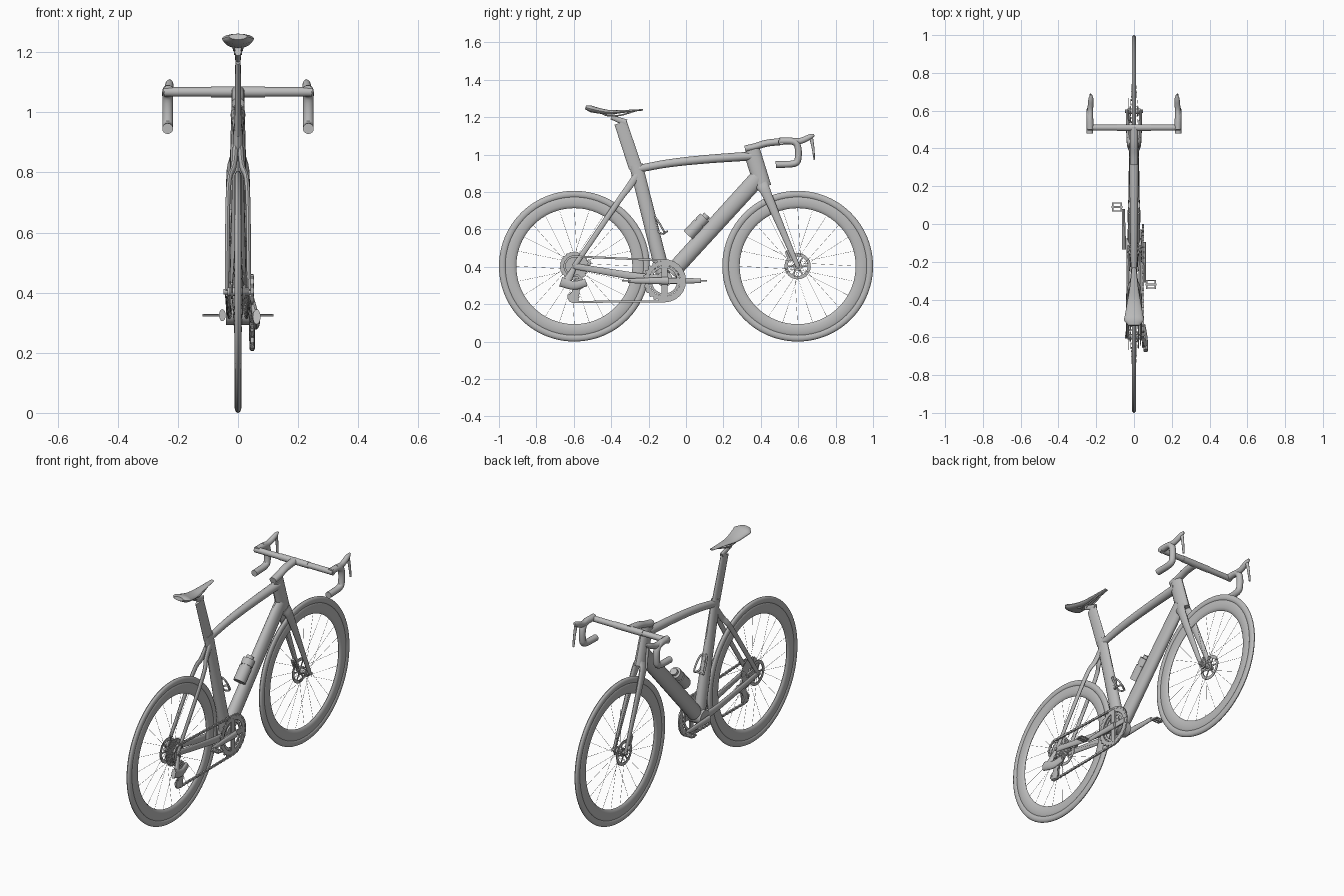
import bpy, bmesh, math
from mathutils import Vector, Matrix

if "Cube" in bpy.data.objects:
    bpy.data.objects.remove(bpy.data.objects["Cube"], do_unlink=True)

COLOUR = (.5, .5, .5, 1)
grey = bpy.data.materials.new("plain grey")
grey.use_nodes = True
grey.diffuse_color = COLOUR
grey.node_tree.nodes["Principled BSDF"].inputs["Base Color"].default_value = COLOUR

ACROSS, UP = Vector((1, 0, 0)), Vector((0, 0, 1))
WHEEL_Y, AXLE_Z = .597, .403
CRANK_Y, CRANK_Z, CRANK_LENGTH = -.115, .325, .185
CHAIN_X = .047
REAR_AXLE = (-WHEEL_Y, AXLE_Z)
CRANK_AXLE = (CRANK_Y, CRANK_Z)
UPPER_JOCKEY, LOWER_JOCKEY = (-.575, .31), (-.6, .24)
SIDES = (("right", -1), ("left", 1))


def finish(name, bm):
    bmesh.ops.recalc_face_normals(bm, faces=bm.faces)
    mesh = bpy.data.meshes.new(name)
    bm.to_mesh(mesh)
    bm.free()
    mesh.materials.append(grey)
    mesh.shade_smooth()
    mesh.set_sharp_from_angle(angle=math.radians(35))
    bpy.context.collection.objects.link(bpy.data.objects.new(name, mesh))


def skin(name, rings, closed):
    """Join rings of points into a tube, capped or closed on itself."""
    bm = bmesh.new()
    loops = [[bm.verts.new(p) for p in ring] for ring in rings]
    followers = loops[1:] + (loops[:1] if closed else [])
    for a, b in zip(loops, followers):
        for i in range(len(a)):
            bm.faces.new((a[i - 1], a[i], b[i], b[i - 1]))
    if not closed:
        bm.faces.new(loops[0])
        bm.faces.new(loops[-1])
    finish(name, bm)


def smooth_path(points, steps=4):
    """Catmull-Rom curve; points are (x, y, z), or (y, z) on the centre plane."""
    pts = [Vector(p) if len(p) > 2 else Vector((0, *p)) for p in points]
    ends = [pts[0] * 2 - pts[1]] + pts + [pts[-1] * 2 - pts[-2]]
    out = []
    for p, q, r, s in zip(ends, ends[1:], ends[2:], ends[3:]):
        for k in range(steps):
            t = k / steps
            out.append(q + (r - p) * t / 2 + (p - q * 2.5 + r * 2 - s / 2) * t * t
                       + (q * 3 - p - r * 3 + s) * t ** 3 / 2)
    return out + [pts[-1]]


def tube(name, points, start, end=None, side=ACROSS, mirror=1, swell=lambda t: 1):
    """Oval tube along a curve, tapering between (half width, half depth) pairs."""
    path = smooth_path(points)
    last, sides = len(path) - 1, 16
    start, end = Vector(start), Vector(end or start)
    rings = []
    for i, c in enumerate(path):
        along = (path[min(i + 1, last)] - path[max(i - 1, 0)]).normalized()
        u = (side - along * side.dot(along)).normalized()
        v = along.cross(u)
        w, d = start.lerp(end, i / last) * swell(i / last)
        angles = [math.tau * k / sides for k in range(sides)]
        ring = [c + u * w * math.cos(a) + v * d * math.sin(a) for a in angles]
        rings.append([(p.x * mirror, p.y, p.z) for p in ring])
    skin(name, rings, False)


def rod(name, points, radius, side=ACROSS, mirror=1):
    tube(name, points, (radius, radius), None, side, mirror)


def lathe(name, axle, profile, tooth=0, segs=96):
    """Spin a closed (radius, x) profile about an axle along x."""
    top = max(r for r, x in profile)
    rings = []
    for k in range(segs):
        a = math.tau * k / segs
        bump = tooth if k % 4 < 2 else 0
        grown = [(r + bump if r == top else r, x) for r, x in profile]
        rings.append([(x, axle[0] + r * math.cos(a), axle[1] + r * math.sin(a)) for r, x in grown])
    skin(name, rings, True)


def ring(name, axle, x, half, inner, outer, tooth=0):
    lathe(name, axle, [(inner, x - half), (outer, x - half), (outer, x + half), (inner, x + half)], tooth)


def hoop(name, axle, radius, height, width):
    """Ring with an oval cross-section."""
    angles = [math.tau * k / 12 for k in range(12)]
    lathe(name, axle, [(radius + height * math.cos(a), width * math.sin(a)) for a in angles])


def box(bm, centre, size, angle=0):
    m = Matrix.Translation(centre) @ Matrix.Rotation(angle, 4, 'X') @ Matrix.Diagonal((*size, 1))
    bmesh.ops.create_cube(bm, size=1, matrix=m)


def arms(name, axle, count, length, x, thick, width):
    """Flat radial arms about an axle."""
    bm = bmesh.new()
    for k in range(count):
        a = math.tau * k / count
        centre = (x, axle[0] + length / 2 * math.cos(a), axle[1] + length / 2 * math.sin(a))
        box(bm, centre, (thick, length, width), a)
    finish(name, bm)


def spokes(name, axle, count=24):
    """Thin spokes from alternating hub flanges, leaning both ways."""
    centre, bm = Vector((0, *axle)), bmesh.new()
    for k in range(count):
        a = math.tau * k / count
        lean = a + (.9 if k % 4 < 2 else -.9)
        flange = ACROSS * (.02 if k % 2 else -.02)
        p = centre + flange + Vector((0, math.cos(lean), math.sin(lean))) * .022
        q = centre + Vector((0, math.cos(a), math.sin(a))) * .313
        m = Matrix.Translation((p + q) / 2) @ (q - p).to_track_quat('Z', 'Y').to_matrix().to_4x4()
        bmesh.ops.create_cone(bm, segments=5, radius1=.0007, radius2=.0007,
                              depth=(q - p).length, matrix=m)
    finish(name, bm)


# Wheels: tyre, deep rim, spokes, hub, brake rotor and caliper
for label, y, caliper, tilt in (("front", WHEEL_Y, (-.046, .056), -1.15),
                                ("rear", -WHEEL_Y, (.06, .02), -.15)):
    axle = (y, AXLE_Z)
    hoop(label + "_tyre", axle, .384, .019, .0115)
    hoop(label + "_rim", axle, .344, .034, .011)
    spokes(label + "_spokes", axle)
    rod(label + "_hub", [(-.035, *axle), (.035, *axle)], .014, UP)
    rod(label + "_axle", [(-.048, *axle), (.048, *axle)], .009, UP)
    for x in (-.02, .02):
        ring(label + "_hub_flange", axle, x, .003, .005, .024)
    ring(label + "_brake_rotor", axle, -.027, .0015, .053, .07)
    arms(label + "_rotor_arms", axle, 6, .055, -.027, .003, .008)
    bm = bmesh.new()
    box(bm, (-.03, y + caliper[0], AXLE_Z + caliper[1]), (.022, .06, .026), tilt)
    bmesh.ops.bevel(bm, geom=bm.edges[:], offset=.005, segments=2, affect='EDGES')
    finish(label + "_brake_caliper", bm)

# Main frame tubes
tube("head_tube", [(.35, 1.025), (.412, .825)], (.022, .045), (.027, .045))
tube("top_tube", [(.35, .992), (.1, .974), (-.1, .952), (-.27, .92)], (.025, .024), (.016, .02))
tube("down_tube", [(.385, .875), (-.08, .365)], (.026, .045), (.034, .043))
tube("seat_tube", [(-.268, .945), (-.12, .35)], (.016, .036), (.03, .038))
rod("bottom_bracket", [(-.04, CRANK_Y, .335), (.04, CRANK_Y, .335)], .042, UP)

for name, s in SIDES:
    # Stays and fork legs
    tube(name + "_seat_stay", [(.006, -.25, .905), (.014, -.31, .82), (.032, -.365, .745), (.037, *REAR_AXLE)],
         (.01, .02), (.007, .013), mirror=s)
    tube(name + "_chain_stay", [(.028, CRANK_Y, .335), (.031, -.25, .345), (.037, *REAR_AXLE)],
         (.01, .025), (.007, .016), mirror=s)
    tube(name + "_fork_leg", [(.012, .405, .84), (.027, .44, .77), (.036, WHEEL_Y, AXLE_Z)],
         (.018, .038), (.007, .012), mirror=s)
    # Drop, brake hood and lever
    rod(name + "_handlebar_drop", [(.232, .5, 1.072), (.234, .57, 1.07), (.234, .597, 1.045),
                                   (.234, .6, .985), (.234, .58, .952), (.234, .48, .946)],
        .018, mirror=s)
    tube(name + "_brake_hood", [(.233, .55, 1.074), (.231, .61, 1.072), (.227, .685, 1.105)],
         (.016, .018), (.014, .015), mirror=s, swell=lambda t: min(1, 4.4 - 4 * t))
    tube(name + "_brake_lever", [(.227, .67, 1.085), (.229, .68, 1.03), (.231, .686, .972)],
         (.008, .01), (.006, .004), mirror=s)

# Cockpit
tube("stem", [(.315, 1.03), (.37, 1.042), (.43, 1.06), (.515, 1.07)], (.021, .018), (.022, .019))
rod("handlebar", [(-.247, .51, 1.068), (.247, .51, 1.068)], .016, UP)
rod("handlebar_sleeve", [(-.09, .51, 1.068), (.09, .51, 1.068)], .018, UP)

# Seat post with a swept head, clamp, rails and saddle
tube("seat_post", [(-.27, .93), (-.35, 1.17)], (.012, .036), (.009, .034))
tube("seat_post_head", [(-.4, 1.2), (-.32, 1.17)], (.01, .012), (.009, .018))
rod("saddle_clamp", [(-.013, -.385, 1.202), (.013, -.385, 1.202)], .012, UP)
for name, s in SIDES:
    rod(name + "_saddle_rail", [(.016, -.46, 1.226), (.013, -.42, 1.208), (.013, -.35, 1.21),
                                (.006, -.27, 1.234)], .004, mirror=s)
tube("saddle", [(-.537, 1.252), (-.48, 1.237), (-.41, 1.226), (-.34, 1.23), (-.23, 1.239)],
     (.06, .02), (.011, .004), swell=lambda t: min(1, .5 + 4 * t))

# Bottle lying along the down tube
base, axis = Vector((0, .012, .568)), Vector((0, .68, .73))
for part, low, high, radius in (("body", 0, .085, .034), ("neck", .08, .1, .029),
                                ("cap", .093, .13, .033), ("spout", .13, .148, .02)):
    rod("bottle_" + part, [base + axis * low, base + axis * high], radius)

# Cage on the seat tube
for name, s in SIDES:
    rod(name + "_cage_rail", [(.008, -.165, .665), (.012, -.148, .59), (.03, -.115, .58),
                              (.024, -.15, .645), (.006, -.17, .67)], .005, mirror=s)
rod("cage_band", [(-.03, -.118, .578), (0, -.1, .59), (.03, -.118, .578)], .005, UP)

# Chainrings and spider
ring("chainring", CRANK_AXLE, CHAIN_X, .003, .084, .106, .009)
ring("inner_chainring", CRANK_AXLE, .04, .003, .068, .08, .005)
arms("crank_spider", CRANK_AXLE, 4, .094, CHAIN_X, .008, .03)

# Cranks and flat pedals with open frames
for name, s in SIDES:
    tip = CRANK_Y - s * CRANK_LENGTH
    tube(name + "_crank", [(.052, CRANK_Y + s * .02, CRANK_Z), (.056, tip - s * .01, CRANK_Z)],
         (.011, .02), (.007, .012), mirror=s)
    bm = bmesh.new()
    centre = Vector((s * .09, tip - s * .02, CRANK_Z))
    box(bm, centre, (.056, .012, .009))
    for e in (-1, 1):
        box(bm, centre + Vector((e * .022, 0, 0)), (.007, .046, .006))
        box(bm, centre + Vector((0, e * .02, 0)), (.046, .005, .005))
    finish(name + "_pedal", bm)

# Cassette, rear derailleur and jockey wheels
for k in range(7):
    ring("cassette_cog", REAR_AXLE, .015 + k * .0035, .001, .014, .074 - k * .006, .004)
tube("derailleur_hanger", [(.044, -.6, .39), (.06, -.64, .315)], (.007, .013), (.012, .024))
tube("derailleur_body", [(.062, -.67, .32), (.06, -.6, .3), (.05, -.535, .315)],
     (.013, .026), (.01, .02))
for x in (CHAIN_X - .007, CHAIN_X + .007):
    tube("derailleur_cage", [(x, -.575, .325), (x, -.6, .215)], (.002, .014), (.002, .024))
for axle in (UPPER_JOCKEY, LOWER_JOCKEY):
    ring("jockey_wheel", axle, CHAIN_X, .004, .008, .026, .005)

# Chain of alternating links around the drivetrain
path = []
for (y, z), radius, begin, stop in ((CRANK_AXLE, .11, 95, -90), (LOWER_JOCKEY, .028, -90, -190),
                                    (UPPER_JOCKEY, .028, -45, 60), (REAR_AXLE, .052, 290, 92)):
    for k in range(13):
        a = math.radians(begin + (stop - begin) * k / 12)
        path.append(Vector((CHAIN_X, y + radius * math.cos(a), z + radius * math.sin(a))))
bm, carry, count = bmesh.new(), 0, 0
for p, q in zip(path, path[1:] + path[:1]):
    d = q - p
    while carry < d.length:
        width = .011 if count % 2 else .006
        box(bm, p + d.normalized() * carry, (width, .017, .011), math.atan2(d.z, d.y))
        carry, count = carry + .015, count + 1
    carry -= d.length
finish("chain", bm)
